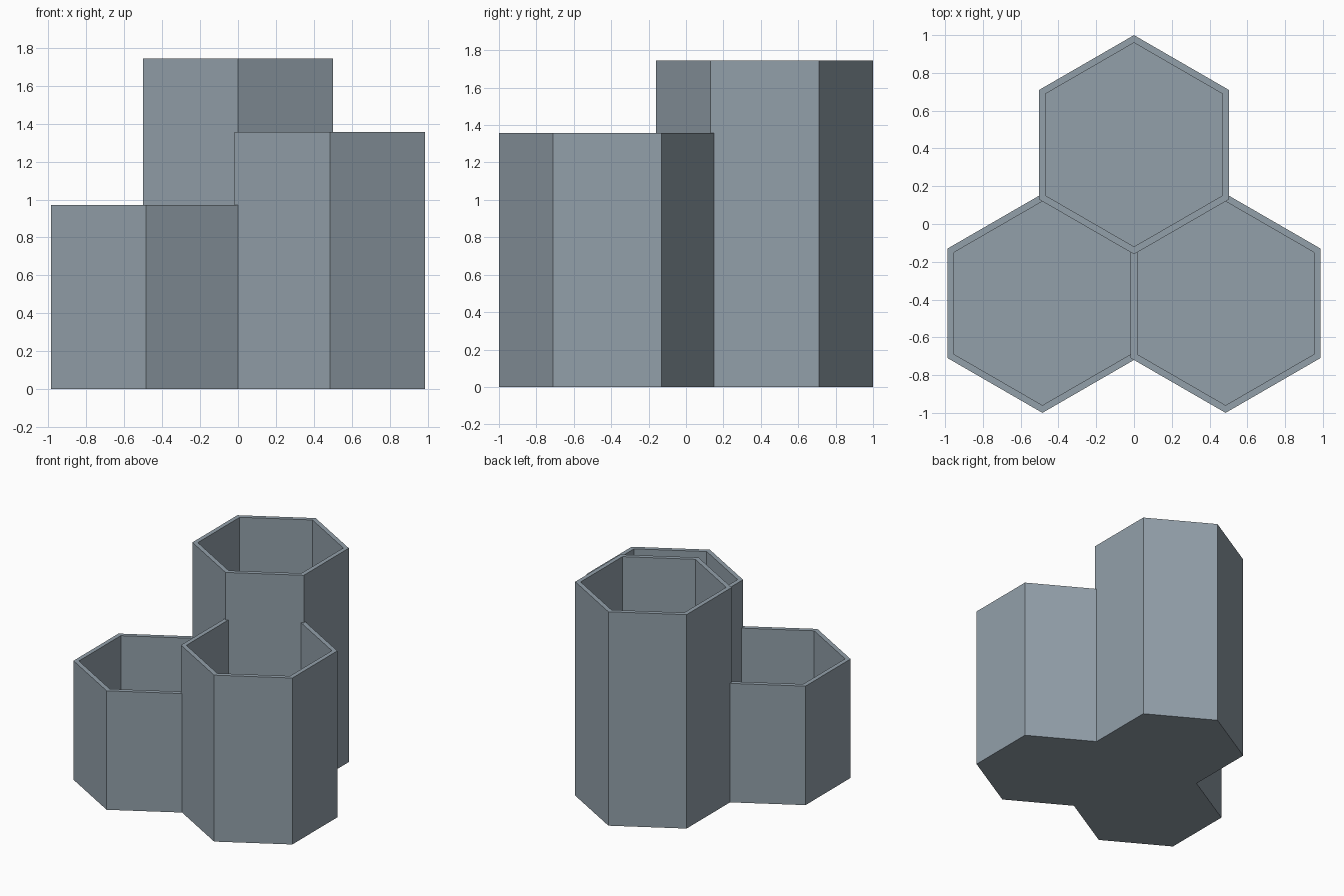
import bpy
import bmesh
from math import cos, sin, pi, sqrt

cube = bpy.data.objects.get("Cube")
if cube:
    bpy.data.objects.remove(cube, do_unlink=True)

RADIUS = 0.58                    # outer corner radius
WALL = 0.035
FLOOR = 0.035
APOTHEM = RADIUS * sqrt(3) / 2
INNER = RADIUS - WALL * 2 / sqrt(3)
SPACING = 2 * APOTHEM - WALL     # neighbours share one wall thickness
HALF_Y = SPACING * sqrt(3) / 4

# Slate grey plastic
slate = bpy.data.materials.new("slate grey")
slate.use_nodes = True
colour = (0.29, 0.35, 0.40, 1)
slate.diffuse_color = colour
slate.node_tree.nodes["Principled BSDF"].inputs["Base Color"].default_value = colour


def hex_cup(name, x, y, height):
    """Open hexagonal cup with corners pointing along y."""
    bm = bmesh.new()
    rings = []
    for r, z in ((RADIUS, 0), (RADIUS, height), (INNER, height), (INNER, FLOOR)):
        angles = [pi / 2 + i * pi / 3 for i in range(6)]
        rings.append([bm.verts.new((r * cos(a), r * sin(a), z)) for a in angles])
    # Outer walls, rim and inner walls
    for low, high in zip(rings, rings[1:]):
        for i in range(6):
            j = (i + 1) % 6
            bm.faces.new((low[i], low[j], high[j], high[i]))
    # Underside and inner floor
    bm.faces.new(rings[0][::-1])
    bm.faces.new(rings[-1])
    mesh = bpy.data.meshes.new(name)
    bm.to_mesh(mesh)
    bm.free()
    mesh.materials.append(slate)
    cup = bpy.data.objects.new(name, mesh)
    cup.location = (x, y, 0)
    bpy.context.collection.objects.link(cup)


# Three cups stepping up in height
hex_cup("short_cup", -SPACING / 2, -HALF_Y, 0.97)
hex_cup("medium_cup", SPACING / 2, -HALF_Y, 1.357)
hex_cup("tall_cup", 0, HALF_Y, 1.744)
